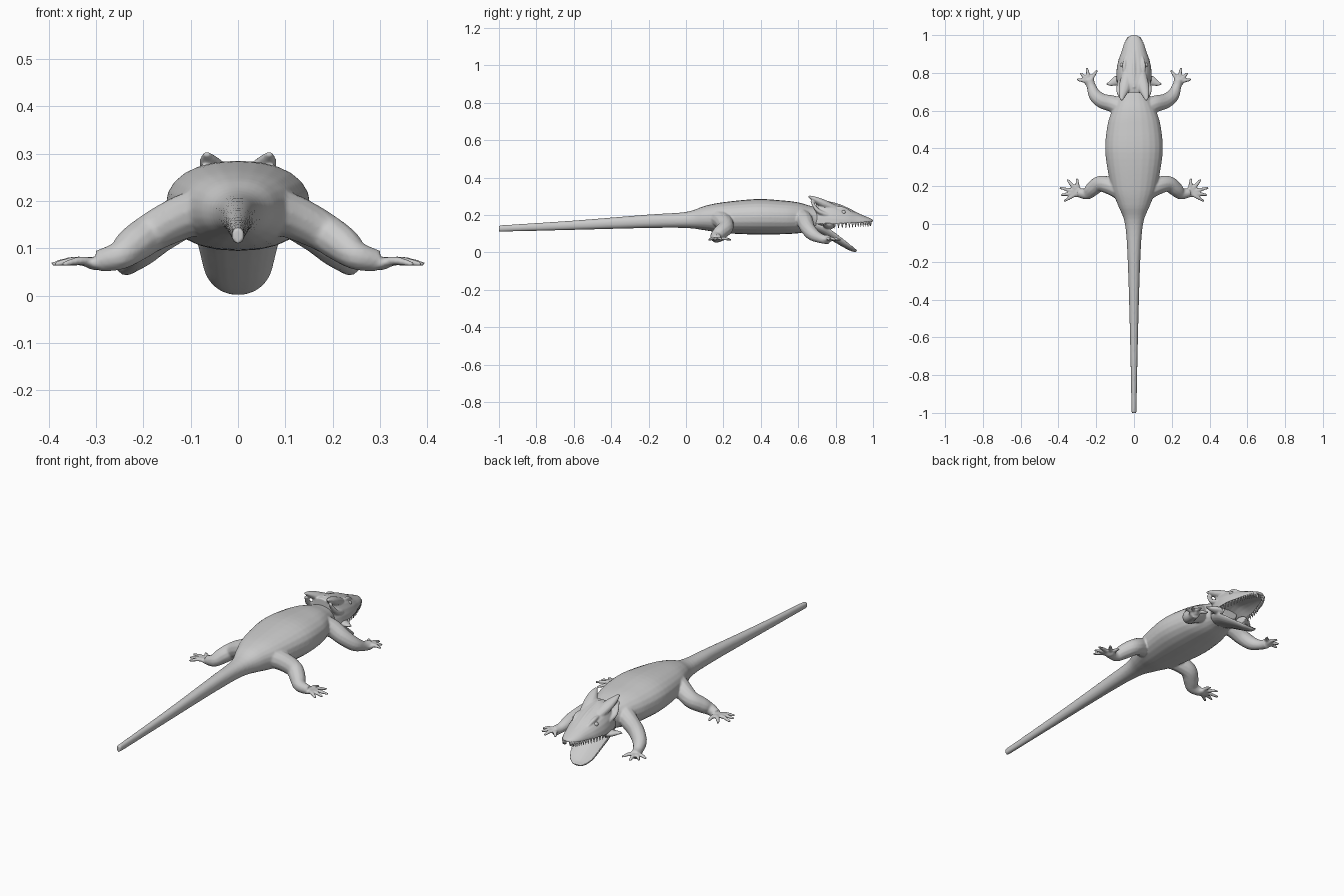
import bpy, bmesh
from math import sin, cos, pi, copysign
from mathutils import Vector

cube = bpy.data.objects.get("Cube")
if cube:
    bpy.data.objects.remove(cube, do_unlink=True)

SIDES = 24
skin = bpy.data.materials.new("grey_skin")
skin.use_nodes = True
skin.diffuse_color = (0.6, 0.6, 0.6, 1)
skin.node_tree.nodes["Principled BSDF"].inputs["Base Color"].default_value = (0.6, 0.6, 0.6, 1)


def power(v, e):
    return copysign(abs(v) ** e, v)


def smooth_path(keys, steps=5):
    """Catmull-Rom interpolation of equal-length tuples."""
    out = []
    for i in range(len(keys) - 1):
        a, b, c, d = (keys[max(0, min(len(keys) - 1, j))] for j in range(i - 1, i + 3))
        for s in range(steps):
            t = s / steps
            out.append([0.5 * (2*q + (r-p)*t + (2*p - 5*q + 4*r - w)*t*t + (3*q - p - 3*r + w)*t**3)
                        for p, q, r, w in zip(a, b, c, d)])
    return out + [list(keys[-1])]


def loft(bm, rings):
    loops = [[bm.verts.new(p) for p in ring] for ring in rings]
    for a, b in zip(loops, loops[1:]):
        for i in range(len(a)):
            j = (i + 1) % len(a)
            bm.faces.new((a[i], a[j], b[j], b[i]))
    bm.faces.new(loops[0][::-1])
    bm.faces.new(loops[-1])


def tube(bm, keys, flat=1.0, mirror=True):
    """Tapered limb through (x, y, z, radius), repeated on the other side."""
    path = smooth_path(keys)
    pts = [Vector(k[:3]) for k in path]
    for side in ((1, -1) if mirror else (1,)):
        rings = []
        for i, p in enumerate(pts):
            d = (pts[min(i + 1, len(pts) - 1)] - pts[max(i - 1, 0)]).normalized()
            u = d.cross(Vector((0, 0, 1))).normalized()
            v = u.cross(d)
            r = path[i][3]
            ring = [p + u * r * cos(a) + v * r * flat * sin(a)
                    for a in (2 * pi * k / 12 for k in range(12))]
            rings.append([Vector((side * q.x, q.y, q.z)) for q in ring])
        loft(bm, rings)


def jaw_ring(y, z, hw, h, lift, dome):
    """Domed cross-section with a hollow on its mouth side."""
    ring = []
    for k in range(SIDES):
        a = 2 * pi * k / SIDES
        x = power(cos(a), 0.85)
        n = h * power(sin(a), 0.95) if sin(a) >= 0 else h * lift * (1 - x * x)
        ring.append(Vector((hw * x, y, z)) + dome * n)
    return ring


def finish(name, bm, voxel=0, rounds=4):
    bmesh.ops.recalc_face_normals(bm, faces=bm.faces)
    mesh = bpy.data.meshes.new(name)
    bm.to_mesh(mesh)
    bm.free()
    obj = bpy.data.objects.new(name, mesh)
    bpy.context.collection.objects.link(obj)
    mesh.materials.append(skin)
    mesh.shade_smooth()
    if voxel:
        rem = obj.modifiers.new("fuse", 'REMESH')
        rem.mode = 'VOXEL'
        rem.voxel_size = voxel
        rem.use_smooth_shade = True
        smo = obj.modifiers.new("soften", 'SMOOTH')
        smo.factor = 0.5
        smo.iterations = rounds
    return obj


# Trunk, neck and tail: y, half width, top, bottom
trunk = [(-1, .013, .144, .11), (-.6, .021, .17, .12), (-.2, .033, .202, .13), (0, .048, .216, .13),
         (.1, .085, .248, .118), (.2, .122, .268, .103), (.38, .152, .285, .095), (.52, .141, .277, .097),
         (.6, .117, .267, .102), (.66, .09, .25, .112), (.71, .072, .235, .12), (.75, .05, .215, .135)]
bm = bmesh.new()
loft(bm, [[(hw * power(cos(a), .9), y, (top + low) / 2 + (top - low) / 2 * power(sin(a), .9))
           for a in (2 * pi * k / SIDES for k in range(SIDES))]
          for y, hw, top, low in smooth_path(trunk)])

# Legs
tube(bm, [(.06, .61, .19, .05), (.11, .635, .168, .045), (.165, .65, .13, .04),
          (.205, .68, .095, .035), (.225, .725, .073, .025), (.237, .765, .067, .025)])
tube(bm, [(.06, .17, .185, .05), (.12, .2, .165, .047), (.18, .213, .135, .042),
          (.22, .185, .108, .039), (.25, .16, .085, .031), (.295, .166, .073, .023)])

# Feet with spread toes
feet = [((.237, .755), [(.195, .815), (.25, .828), (.285, .8), (.302, .765)]),
        ((.297, .168), [(.302, .243), (.355, .237), (.394, .192), (.388, .153), (.37, .12)])]
for (hx, hy), tips in feet:
    tube(bm, [(hx - .01, hy - .015, .068, .022), (hx + .005, hy + .005, .068, .028),
              (hx + .015, hy + .015, .067, .02)], flat=.5)
    for tx, ty in tips:
        tube(bm, [(hx, hy, .068, .012), ((hx + tx) / 2, (hy + ty) / 2, .074, .011),
                  (tx, ty, .066, .006)], flat=.85)
finish("body_and_legs", bm, .005)

# Upper head: y, rim height, half width, dome height, palate hollow
skull = [(.695, .15, .076, .125, .1), (.74, .15, .09, .127, .2), (.8, .15, .094, .11, .4),
         (.86, .152, .085, .085, .4), (.91, .156, .068, .058, .35), (.95, .159, .054, .038, .25),
         (.98, .161, .038, .023, .1), (.995, .163, .022, .014, 0), (1, .165, .012, .008, 0)]
up = Vector((0, 0, 1))
bm = bmesh.new()
loft(bm, [jaw_ring(*k, up) for k in smooth_path(skull)])

# Rear crest horns, brow ridges and snout ridge
tube(bm, [(.035, .79, .235, .03), (.048, .73, .262, .032), (.06, .69, .283, .022), (.067, .655, .3, .007)], flat=.7)
tube(bm, [(.06, .75, .2, .03), (.074, .705, .222, .02), (.07, .67, .275, .01)], flat=.6)
tube(bm, [(.05, .79, .239, .006), (.051, .84, .233, .011), (.044, .885, .212, .005)])
tube(bm, [(0, .72, .272, .01), (0, .82, .246, .012), (0, .93, .197, .008)], mirror=False)
finish("upper_head", bm, .004, 3)

# Lower jaw, hanging open, with cheek spikes at the hinge
jaw = [(.70, .155, .078, .045, .2), (.76, .132, .088, .05, .5), (.82, .09, .08, .044, .55),
       (.87, .05, .069, .034, .5), (.9, .026, .05, .025, .4), (.916, .013, .025, .014, 0)]
down = Vector((0, -.56, -.83))
bm = bmesh.new()
loft(bm, [jaw_ring(*k, down) for k in smooth_path(jaw)])
tube(bm, [(.06, .765, .14, .032), (.095, .757, .143, .026), (.122, .745, .147, .015), (.147, .74, .15, .004)], flat=.6)
finish("lower_jaw", bm, .004, 3)

# Eyes
bm = bmesh.new()
for side in (1, -1):
    eye = bmesh.ops.create_uvsphere(bm, u_segments=16, v_segments=10, radius=.012)["verts"]
    bmesh.ops.translate(bm, verts=eye, vec=(side * .062, .842, .213))
finish("eyes", bm)

# Upper teeth along the lip
rim = [k for k in smooth_path(skull, 12) if k[0] > .79]
bm = bmesh.new()
for y, z, hw, h, lift in rim[::4] + [rim[-6]]:
    for side in (1, -1):
        tooth = bmesh.ops.create_cone(bm, cap_ends=True, segments=8, radius1=.001, radius2=.006, depth=.026)["verts"]
        bmesh.ops.translate(bm, verts=tooth, vec=(side * hw * .9, min(y, .988), z - .009))
finish("upper_teeth", bm)
